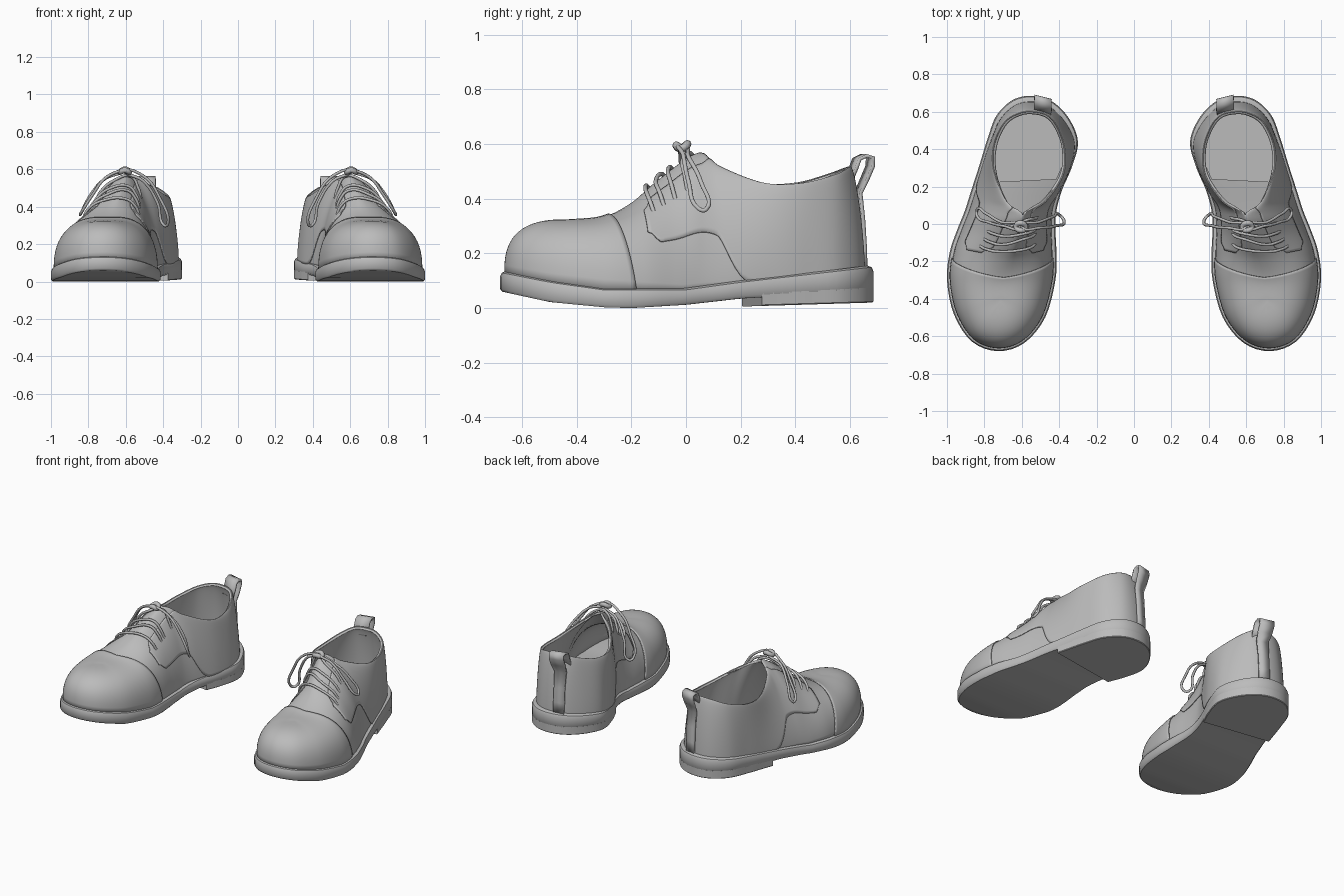
import bpy, bmesh, math
from mathutils import Vector

if "Cube" in bpy.data.objects:
    bpy.data.objects.remove(bpy.data.objects["Cube"])

grey = bpy.data.materials.new("grey_leather")
grey.diffuse_color = (0.5, 0.5, 0.5, 1)
grey.use_nodes = True
grey.node_tree.nodes["Principled BSDF"].inputs["Base Color"].default_value = grey.diffuse_color

# Rib stations toe to heel: sole edge (x, y), top edge (x, y, z), roundness
OUTER = [
    (.725, -.68, .715, -.42, .318, .70), (.865, -.63, .715, -.42, .318, .72),
    (.962, -.485, .71, -.39, .32, .75), (1.0, -.30, .70, -.30, .333, .78),
    (.985, -.15, .67, -.20, .385, .95), (.945, -.03, .635, -.10, .47, 1.15),
    (.905, .07, .595, .045, .568, 1.3), (.87, .18, .68, .12, .515, 1.4),
    (.825, .32, .745, .28, .455, 1.4), (.785, .45, .745, .42, .455, 1.4),
    (.735, .58, .69, .54, .485, 1.4), (.645, .665, .61, .59, .51, 1.4),
    (.535, .685, .535, .597, .515, 1.4)]
INNER = [
    (.585, -.635, .715, -.42, .318, .72), (.475, -.50, .71, -.39, .32, .75),
    (.42, -.30, .70, -.30, .333, .78), (.415, -.15, .67, -.20, .385, .95),
    (.42, -.03, .635, -.10, .47, 1.15), (.415, .07, .595, .045, .568, 1.3),
    (.385, .18, .48, .12, .515, 1.4), (.33, .31, .385, .26, .455, 1.4),
    (.30, .44, .375, .40, .455, 1.4), (.345, .56, .41, .51, .485, 1.4),
    (.43, .65, .46, .575, .51, 1.4)]
LOOP = [Vector(p) for p in OUTER + INNER[::-1]]
SOLE_TOP = [(-.68, .135), (-.5, .10), (-.3, .072), (0, .072), (.2, .10), (.68, .155)]
SOLE_LOW = [(-.68, .06), (-.5, .022), (-.3, .003), (-.2, 0), (0, .012), (.2, .035), (.68, .06)]
HEEL_LOW = [(.15, .004), (.68, .02)]


def lerp_table(table, y):
    y = min(max(y, table[0][0]), table[-1][0])
    for (a, za), (b, zb) in zip(table, table[1:]):
        if y <= b:
            return za + (zb - za) * (y - a) / (b - a)


def ramp(k, a, b):
    t = min(max((k - a) / (b - a), 0), 1)
    return t * t * (3 - 2 * t)


def spline(k):
    i, t = math.floor(k), k - math.floor(k)
    a, b, c, d = (LOOP[(i + o) % 24] for o in (-1, 0, 1, 2))
    return .5 * (2 * b + (c - a) * t + (2 * a - 5 * b + 4 * c - d) * t * t
                 + (3 * b - a - 3 * c + d) * t ** 3)


def station(k):
    s = spline(k)
    if min(k % 24, 24 - k % 24) <= 6:      # closed front: both sides share the ridge
        m = (s + spline(24 - k)) / 2
        s = Vector((s[0], s[1], m[2], m[3], m[4], s[5]))
    return s


def surf(k, v):
    """Point on the upper: rib k, v = 0 at the sole to 1 at the top edge."""
    s = station(k)
    base, rim = Vector(s[0:2]), Vector(s[2:4])
    base += (rim - base).normalized() * (.022 + .015 * ramp(min(k, 24 - k), 8, 11))
    zb = lerp_table(SOLE_TOP, base.y) - .012
    a = v * math.pi / 2
    h = 1 - max(math.cos(a), 0) ** s[5]
    p = base + (rim - base) * h
    return Vector((p.x, p.y, zb + (s[4] - zb) * math.sin(a) ** s[5]))


def finish(name, verts, faces, solid=None, angle=40):
    bm = bmesh.new()
    vs = [bm.verts.new(v) for v in verts]
    for f in faces:
        f = list(dict.fromkeys(f))
        if len(f) > 2:
            bm.faces.new([vs[i] for i in f])
    bmesh.ops.remove_doubles(bm, verts=bm.verts, dist=.0008)
    if not solid:
        bmesh.ops.recalc_face_normals(bm, faces=bm.faces)
    me = bpy.data.meshes.new(name)
    bm.to_mesh(me)
    bm.free()
    me.materials.append(grey)
    ob = bpy.data.objects.new(name, me)
    bpy.context.collection.objects.link(ob)
    bpy.ops.object.select_all(action='DESELECT')
    ob.select_set(True)
    bpy.context.view_layer.objects.active = ob
    bpy.ops.object.shade_smooth_by_angle(angle=math.radians(angle))
    if solid:
        m = ob.modifiers.new("thickness", 'SOLIDIFY')
        m.thickness, m.offset = solid
    ob.modifiers.new("pair", 'MIRROR')
    return ob


def shell(name, k0, k1, solid, v0=lambda k: 0, v1=lambda k: 1, skew=0, rows=16, step=.125):
    """Leather panel following the ribs k0..k1; skew leans its ends to the toe."""
    n = round((k1 - k0) / step) + 1
    verts, faces = [], []
    for j in range(n):
        k = k0 + (k1 - k0) * j / (n - 1)
        for i in range(rows + 1):
            v = v0(k) + (v1(k) - v0(k)) * i / rows
            verts.append(surf(k * (1 - skew * v), v))
    w = rows + 1
    for j in range(n - 1):
        for i in range(rows):
            a = j * w + i
            faces.append((a, a + w, a + w + 1, a + 1))
    return finish(name, verts, faces, solid)


def slab(name, k0, k1, profile, n=97):
    """Sole layer: profile rows are (outset, height function of y)."""
    verts, faces, w = [], [], len(profile)
    for j in range(n):
        k = k0 + (k1 - k0) * j / (n - 1)
        p = Vector(spline(k)[0:2])
        t = (Vector(spline(k + .05)[0:2]) - Vector(spline(k - .05)[0:2])).normalized()
        for out, z in profile:
            verts.append((p.x + t.y * out, p.y - t.x * out, z(p.y)))
    for i in range(w - 1):
        for j in range(n - 1):
            a = j * w + i
            faces.append((a, a + w, a + w + 1, a + 1))
        if k1 - k0 < 23.9:
            a, b = (n - 1) * w + i, i
            faces.append((a, b, b + 1, a + 1))
    for row in (0, w - 1):
        for j in range((n - 1) // 2):
            faces.append([q * w + row for q in (j, j + 1, n - 2 - j, n - 1 - j)])
    return finish(name, verts, faces)


top = lambda y: lerp_table(SOLE_TOP, y)
low = lambda y: lerp_table(SOLE_LOW, y)
heel = lambda y: lerp_table(HEEL_LOW, y)

# Sole, heel block and footbed
slab("sole", 0, 24, [(-.008, low), (0, lambda y: low(y) + .01),
                     (0, lambda y: top(y) - .02), (-.006, lambda y: top(y) - .006), (-.02, top)])
slab("heel_block", 7.7, 16.8, [(-.004, heel), (0, lambda y: heel(y) + .004),
                               (0, lambda y: low(y) + .015)])
slab("footbed", 7.4, 16.7, [(-.05, lambda y: .12), (-.05, lambda y: .165)])

# Upper, toe cap and laced side panels
shell("upper", 0, 24, (.014, -1))
shell("toe_cap", -3.8, 3.8, (.007, 1), skew=.17)
side = lambda k: min(k, 24 - k)
corner = lambda k: .1 * (1 - ramp(side(k), 4.2, 4.6))
flap_low = lambda k: (.34 + corner(k)) * (1 - ramp(side(k), 6.5, 7.6))
flap_top = lambda k: .76 - corner(k) + .24 * ramp(side(k), 6.0, 6.9)
shell("side_panels", 4.2, 19.8, (.006, 1), flap_low, flap_top)

# Heel pull tab and back strip
TAB = [(.649, .15), (.647, .22), (.641, .32), (.63, .42), (.655, .475), (.674, .52),
       (.674, .55), (.65, .557), (.625, .545), (.612, .51), (.592, .46)]
verts, faces = [], []
for y, z in TAB:
    wide = .034 + .012 * ramp(z, .38, .5)
    for s in (-1, 1):
        verts.append((.487 + s * wide, y + s * wide * .25, z))
for i in range(len(TAB) - 1):
    faces.append((2 * i, 2 * i + 1, 2 * i + 3, 2 * i + 2))
finish("pull_tab", verts, faces, (.013, 0), 60)


def lace(name, pts, radius=.008, closed=False):
    for mirror in (1, -1):
        cu = bpy.data.curves.new(name, 'CURVE')
        cu.dimensions = '3D'
        cu.bevel_depth, cu.bevel_resolution, cu.resolution_u = radius, 2, 6
        sp = cu.splines.new('BEZIER')
        sp.bezier_points.add(len(pts) - 1)
        for bp, p in zip(sp.bezier_points, pts):
            bp.co = (mirror * p[0], p[1], p[2])
            bp.handle_left_type = bp.handle_right_type = 'AUTO'
        sp.use_cyclic_u = closed
        cu.materials.append(grey)
        bpy.context.collection.objects.link(bpy.data.objects.new(name, cu))


def lifted(k, v, d):
    p = surf(k, v)
    c = Vector((station(k)[2], p.y + .1, .2))
    return p + (p - c).normalized() * d


# Crossing laces over the tongue
for i in range(4):
    a = 4.5 + i * .36
    b = a + (.25 if i % 2 else .1)
    pts = [lifted(a, .6, .002), lifted(a, .68, .018), lifted(a, .84, .022)]
    pts += [lifted(24 - b, .84, .022), lifted(24 - b, .68, .018), lifted(24 - b, .6, .002)]
    lace("cross_lace", pts)

# Knot and bow
lace("lace_knot", [(.58, -.02, .585), (.605, -.035, .595), (.63, -.015, .585),
                   (.605, .005, .6)], .015, True)
lace("inner_bow", [(.60, -.015, .59), (.50, -.02, .56), (.42, -.01, .45), (.375, .02, .31),
                   (.395, .045, .30), (.43, .04, .42), (.51, .01, .54)], .008, True)
lace("outer_bow", [(.61, -.015, .59), (.70, -.01, .56), (.78, .01, .46), (.84, .045, .365),
                   (.842, .072, .36), (.79, .055, .46), (.71, .01, .55)], .008, True)
